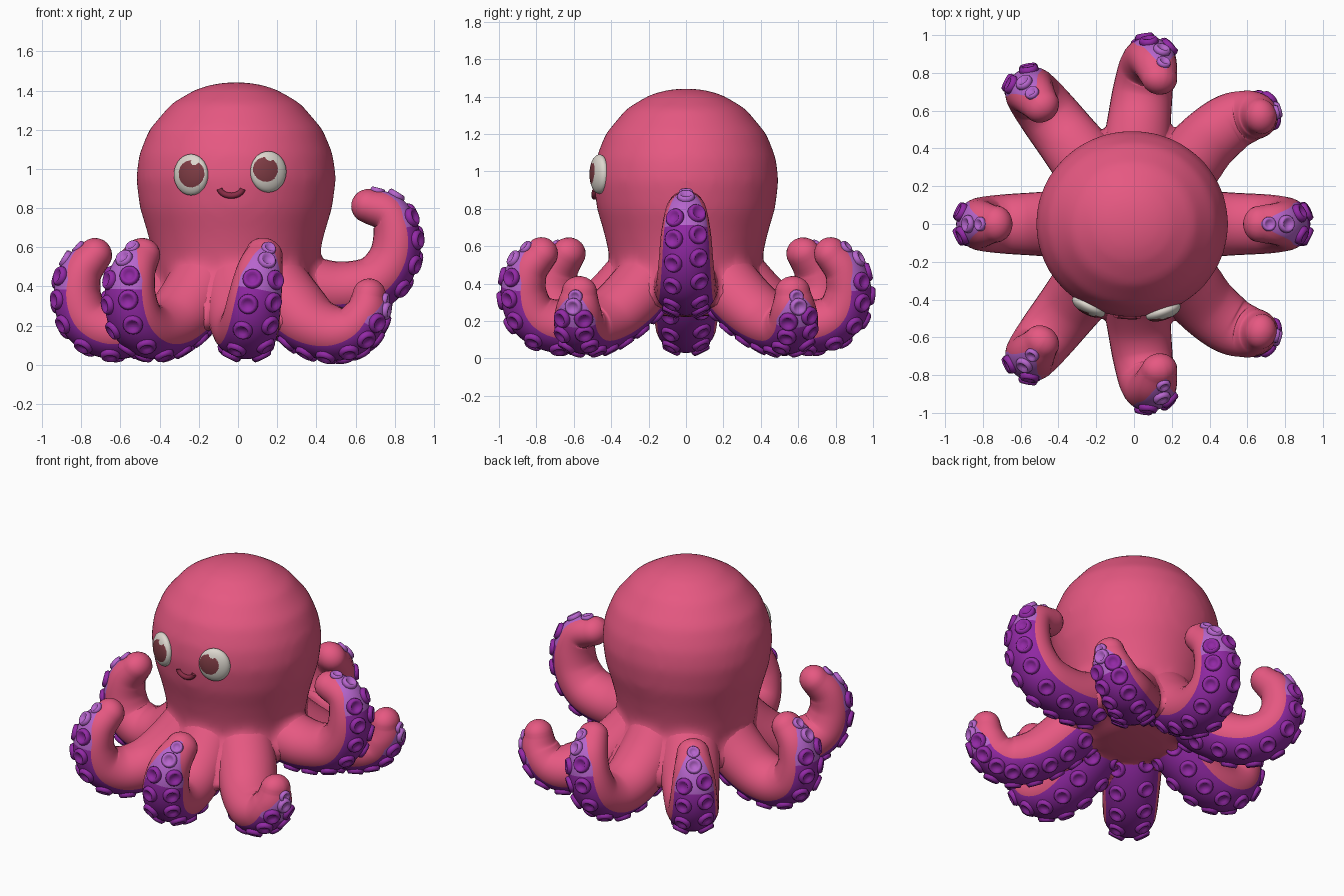
import bpy, bmesh, math
from mathutils import Vector, Matrix

if "Cube" in bpy.data.objects:
    bpy.data.objects.remove(bpy.data.objects["Cube"])


def material(name, r, g, b):
    m = bpy.data.materials.new(name)
    m.diffuse_color = (r, g, b, 1)
    m.use_nodes = True
    m.node_tree.nodes["Principled BSDF"].inputs["Base Color"].default_value = m.diffuse_color
    return m


PINK = material("pink skin", 0.79, 0.098, 0.222)
PURPLE = material("dark purple", 0.29, 0.022, 0.38)
LILAC = material("light purple", 0.47, 0.13, 0.61)
WHITE = material("eye white", 0.72, 0.68, 0.62)
PUPIL = material("pupil brown", 0.21, 0.045, 0.058)
MOUTH = material("mouth red", 0.25, 0.025, 0.06)


def finish(bm, name, mats):
    bmesh.ops.recalc_face_normals(bm, faces=bm.faces)
    for f in bm.faces:
        f.smooth = True
    me = bpy.data.meshes.new(name)
    bm.to_mesh(me)
    bm.free()
    for m in mats:
        me.materials.append(m)
    ob = bpy.data.objects.new(name, me)
    bpy.context.collection.objects.link(ob)
    return ob


def bridge(bm, rings):
    """Skin closed rings of equal size; returns rows of faces."""
    n = len(rings[0])
    return [[bm.faces.new((a[i], a[(i + 1) % n], b[(i + 1) % n], b[i])) for i in range(n)]
            for a, b in zip(rings, rings[1:])]


def lathe(bm, profile, seg, mat, index=0):
    """Revolve (radius, height) points; ends may lie on the axis."""
    rings = []
    for r, z in profile:
        r = max(r, 0.0005)
        rings.append([bm.verts.new(mat @ Vector((r * math.cos(k * math.tau / seg),
                                                 r * math.sin(k * math.tau / seg), z)))
                      for k in range(seg)])
    faces = [f for row in bridge(bm, rings) for f in row]
    faces += [bm.faces.new(rings[0]), bm.faces.new(rings[-1])]
    for f in faces:
        f.material_index = index


class Path:
    """Smooth arm centre line with radius and an underside direction."""

    def __init__(self, pts, h0, h1):
        self.p = [Vector(q) for q in pts]       # 4D: x, y, z, radius
        self.h0, self.h1 = h0, h1

    def at(self, t):
        n = len(self.p) - 1
        i = min(int(t * n), n - 1)
        u = t * n - i
        b, c = self.p[i], self.p[i + 1]
        a = self.p[i - 1] if i else b * 2 - c
        d = self.p[i + 2] if i + 2 <= n else c * 2 - b
        return 0.5 * (2 * b + (c - a) * u + (2 * a - 5 * b + 4 * c - d) * u * u
                      + (3 * b - a - 3 * c + d) * u ** 3)

    def frame(self, t):
        q = self.at(t)
        tan = (self.at(min(t + 0.01, 1)) - self.at(max(t - 0.01, 0))).to_3d().normalized()
        h = math.radians(self.h0 + (self.h1 - self.h0) * t)
        side = Vector((-math.sin(h), math.cos(h), 0))
        side = (side - tan * side.dot(tan)).normalized()
        return q.to_3d(), q.w, tan, side, -tan.cross(side)


NB, NT = 12, 18     # sides on the underside and on the back
WIDE = 1.12         # arms are a little wider than deep


def limit(t):
    """Half angle of the purple underside, tapering to the tip."""
    return math.radians(62 if t < 0.8 else max(4, 62 - 56 * (t - 0.8) / 0.2))


def ring(bm, p, r, side, belly, lim):
    angs = [-lim + 2 * lim * k / NB for k in range(NB)]
    angs += [lim + (math.tau - 2 * lim) * k / NT for k in range(NT)]
    return [bm.verts.new(p + r * (math.cos(a) * belly + WIDE * math.sin(a) * side))
            for a in angs]


def tube(bm, path, t1=1.0, scale=1.0, colour=False):
    steps = 44
    rings, ts = [], []
    for k in range(steps + 1):
        t = t1 * k / steps
        p, r, tan, side, belly = path.frame(t)
        rings.append(ring(bm, p, r * scale, side, belly, limit(t)))
        ts.append(t)
    for k in range(1, 7):                       # rounded tip
        a = math.radians(14 * k)
        rings.append(ring(bm, p + tan * r * scale * math.sin(a), r * scale * math.cos(a),
                          side, belly, limit(t1)))
        ts.append(2)
    rows = bridge(bm, rings)
    bm.faces.new(rings[0])
    bm.faces.new(rings[-1])
    if colour:
        for t, row in zip(ts, rows):
            for f in row[:NB]:
                f.material_index = 0 if t > 1 else 2 if t > 0.74 else 1


def suckers(bm, path):
    spots = []
    for k in range(8):                          # paired rows, then singles
        t = 0.1 + 0.098 * k
        spots += [(t, -29, 0.047), (t + 0.02, 29, 0.047)]
    spots += [(0.88, 0, 0.043), (0.965, 0, 0.035)]
    for t, deg, s in spots:
        p, r, tan, side, belly = path.frame(t)
        a = math.radians(deg)
        n = (math.cos(a) * belly + math.sin(a) * side / WIDE).normalized()
        surf = p + r * (math.cos(a) * belly + WIDE * math.sin(a) * side)
        rot = n.to_track_quat('Z', 'Y').to_matrix().to_4x4()
        prof = [(1.1, -0.4), (1.08, 0.1), (0.92, 0.36), (0.7, 0.38), (0.5, 0.1), (0, 0.06)]
        lathe(bm, [(x * s, z * s) for x, z in prof], 16,
              Matrix.Translation(surf) @ rot, 1 if t > 0.85 else 0)


def radial(profile, heading, scale=1.0, drift=0.0):
    h = math.radians(heading)
    d, s = Vector((math.cos(h), math.sin(h), 0)), Vector((-math.sin(h), math.cos(h), 0))
    out = []
    for i, (x, z, r) in enumerate(profile):
        q = d * x * scale + s * drift * (i / (len(profile) - 1)) ** 1.5
        out.append((q.x, q.y, z, r))
    return out


# Arm centre lines: (distance, height, radius)
CURL = [(0.25, 0.45, 0.16), (0.38, 0.30, 0.16), (0.52, 0.20, 0.15), (0.66, 0.173, 0.142),
        (0.775, 0.23, 0.132), (0.82, 0.35, 0.122), (0.80, 0.47, 0.108), (0.73, 0.56, 0.087)]
RAISED = [(0.20, 0.45, 0.16), (0.40, 0.39, 0.155), (0.55, 0.38, 0.147), (0.70, 0.42, 0.14),
          (0.79, 0.53, 0.13), (0.81, 0.66, 0.12), (0.77, 0.77, 0.103), (0.665, 0.81, 0.087)]
LOW = [(0.18, -0.20, 0.43, 0.16), (0.28, -0.31, 0.30, 0.16), (0.38, -0.43, 0.20, 0.15),
       (0.50, -0.53, 0.16, 0.14), (0.60, -0.57, 0.19, 0.124), (0.655, -0.575, 0.27, 0.108),
       (0.67, -0.57, 0.355, 0.085)]
specs = [("right_arm", radial(RAISED, 0), 0, 0, False),
         ("left_arm", radial(CURL, 180), 180, 180, False),
         ("left_diagonal_arm", radial(CURL, 232, 1.09), 230, 234, True),
         ("middle_arm", radial(CURL, 271, 1.06, 0.12), 270, 295, True),
         ("right_diagonal_arm", LOW, 312, 348, True)]
paths = {}
for name, pts, h0, h1, twin in specs:
    if twin:
        paths["front_" + name] = Path(pts, h0, h1)
        paths["back_" + name] = Path([(x, -y, z, r) for x, y, z, r in pts], -h0, -h1)
    else:
        paths[name] = Path(pts, h0, h1)

# Arms with purple undersides, and their suckers
for name, path in paths.items():
    bm = bmesh.new()
    tube(bm, path, colour=True)
    finish(bm, name, [PINK, PURPLE, LILAC])
    bm = bmesh.new()
    suckers(bm, path)
    finish(bm, name + "_suckers", [PURPLE, LILAC])

# Head and body, blended into the arm roots
bm = bmesh.new()
lathe(bm, [(0, 1.445), (0.1, 1.437), (0.2, 1.41), (0.33, 1.335), (0.445, 1.2), (0.497, 1.07),
           (0.512, 0.95), (0.492, 0.8), (0.455, 0.68), (0.43, 0.58), (0.415, 0.48),
           (0.39, 0.38), (0.33, 0.28), (0.2, 0.23), (0, 0.22)], 40,
      Matrix.Translation((-0.01, 0, 0)) @ Matrix.Diagonal((1, 0.97, 1, 1)))
for path in paths.values():
    tube(bm, path, 0.5, 0.95)
body = finish(bm, "body", [PINK])
rm = body.modifiers.new("blend", 'REMESH')
rm.mode = 'VOXEL'
rm.voxel_size = 0.025
rm.use_smooth_shade = True
sm = body.modifiers.new("soften", 'SMOOTH')
sm.factor, sm.iterations = 0.5, 14

# Eyes: flattened balls with pupil faces and a small highlight notch
for name, x, z, px, pz, pr in (("left_eye", -0.24, 0.97, 0.018, 0.005, 0.069),
                               ("right_eye", 0.155, 0.985, -0.026, 0.012, 0.063)):
    bm = bmesh.new()
    bmesh.ops.create_uvsphere(bm, u_segments=96, v_segments=80, radius=1,
                              matrix=Matrix.Diagonal((0.096, 0.045, 0.105, 1))
                              @ Matrix.Rotation(math.pi / 2, 4, 'X'))
    for f in bm.faces:
        c = f.calc_center_median()
        dark = math.hypot(c.x - px, c.z - pz) < pr
        shine = math.hypot(c.x - px - 0.02, c.z - pz - 0.066) < 0.022
        f.material_index = int(c.y < 0 and dark and not shine)
    eye = finish(bm, name, [WHITE, PUPIL])
    y = -0.97 * math.sqrt(0.505 ** 2 - (x + 0.01) ** 2)
    eye.location = (x, y, z)
    eye.rotation_euler.z = math.atan2(x + 0.01, -y)

# Smile
cu = bpy.data.curves.new("mouth", 'CURVE')
cu.dimensions = '3D'
cu.bevel_depth, cu.bevel_resolution, cu.use_fill_caps = 0.015, 4, True
sp = cu.splines.new('POLY')
sp.points.add(16)
for k, q in enumerate(sp.points):
    a = math.radians(190 + 160 * k / 16)
    x = -0.035 + 0.06 * math.cos(a)
    q.co = (x, -0.97 * math.sqrt(0.505 ** 2 - (x + 0.01) ** 2), 0.905 + 0.042 * math.sin(a), 1)
cu.materials.append(MOUTH)
bpy.context.collection.objects.link(bpy.data.objects.new("mouth", cu))
